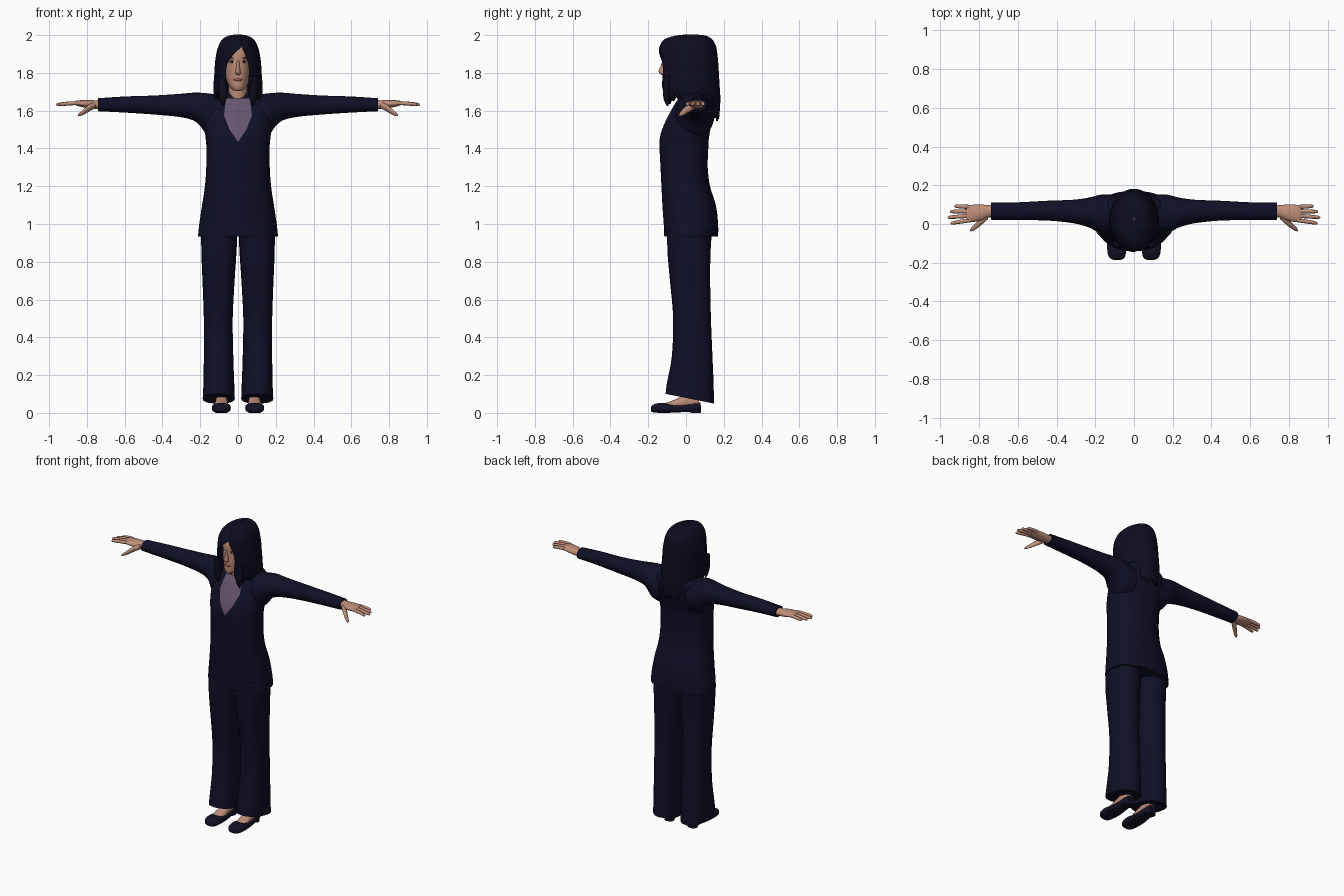
import bpy, bmesh, math
from mathutils import Vector

cube = bpy.data.objects.get("Cube")
if cube:
    bpy.data.objects.remove(cube, do_unlink=True)


def material(name, r, g, b):
    m = bpy.data.materials.new(name)
    m.use_nodes = True
    m.diffuse_color = (r, g, b, 1)
    m.node_tree.nodes["Principled BSDF"].inputs["Base Color"].default_value = (r, g, b, 1)
    return m


SUIT = material("navy_cloth", .005, .005, .02)
HAIR = material("dark_hair", .004, .004, .014)
SHIRT = material("mauve_shirt", .13, .09, .155)
SKIN = material("skin", .52, .27, .19)
LIPS = material("lips", .36, .13, .11)
WHITE = material("eye_white", .55, .5, .47)
DARK = material("dark_brown", .03, .017, .012)
SHOE = material("shoe_leather", .006, .006, .018)


def finish(bm, name, mats, mirror=False, angle=50):
    bmesh.ops.recalc_face_normals(bm, faces=bm.faces)
    me = bpy.data.meshes.new(name)
    bm.to_mesh(me)
    bm.free()
    ob = bpy.data.objects.new(name, me)
    bpy.context.collection.objects.link(ob)
    for m in mats:
        me.materials.append(m)
    bpy.ops.object.select_all(action='DESELECT')
    ob.select_set(True)
    bpy.context.view_layer.objects.active = ob
    bpy.ops.object.shade_smooth_by_angle(angle=math.radians(angle))
    if mirror:
        ob.modifiers.new("mirror", 'MIRROR').use_mirror_merge = False
    return ob


def smooth_rows(rows, steps):
    # Catmull-Rom interpolation of every column
    out = []
    for i in range(len(rows) - 1):
        p0, p1, p2 = rows[max(i - 1, 0)], rows[i], rows[i + 1]
        p3 = rows[min(i + 2, len(rows) - 1)]
        for k in range(steps):
            t = k / steps
            out.append([b + .5 * t * (c - a + t * (2 * a - 5 * b + 4 * c - d + t * (3 * (b - c) + d - a)))
                        for a, b, c, d in zip(p0, p1, p2, p3)])
    return out + [list(rows[-1])]


def loft(rows, axis='z', sides=24, power=1.0, steps=4):
    # each row: position along axis, then low/high bounds on the other two axes
    order = {'x': (2, 0, 1), 'y': (0, 2, 1), 'z': (0, 1, 2)}[axis]
    bm = bmesh.new()
    rings = []
    for t, ulo, uhi, vlo, vhi in smooth_rows(rows, steps):
        ring = []
        for i in range(sides):
            a = math.tau * i / sides
            c, s = math.cos(a), math.sin(a)
            c = math.copysign(abs(c) ** power, c)
            s = math.copysign(abs(s) ** power, s)
            u = (ulo + uhi) / 2 + c * (uhi - ulo) / 2
            v = (vlo + vhi) / 2 + s * (vhi - vlo) / 2
            co = {'x': (t, u, v), 'y': (u, t, v), 'z': (u, v, t)}[axis]
            ring.append(bm.verts.new(co))
        rings.append(ring)
    for r, q in zip(rings, rings[1:]):
        for i in range(sides):
            j = (i + 1) % sides
            bm.faces.new((r[i], r[j], q[j], q[i]))
    bm.faces.new(rings[0])
    bm.faces.new(rings[-1])
    return bm


def sym(rows):
    return [(z, -w, w, f, b) for z, w, f, b in rows]


# Jacket with the shirt cut into its neckline
jacket = loft(sym([
    (.935, .212, -.115, .17), (1.0, .205, -.118, .17), (1.1, .19, -.125, .158),
    (1.2, .175, -.13, .127), (1.3, .168, -.135, .115), (1.4, .167, -.14, .118),
    (1.46, .172, -.138, .122), (1.53, .18, -.115, .135), (1.6, .18, -.08, .15),
    (1.65, .165, -.05, .155), (1.685, .13, -.02, .145), (1.705, .06, .0, .12)]),
    sides=40, power=.85)
neckline = [(.0, 1.435), (.045, 1.5), (.074, 1.575), (.062, 1.67)]
planes = []
for (x0, z0), (x1, z1) in zip(neckline, neckline[1:]):
    for s in (1, -1):
        planes.append((Vector((s * x0, 0, z0)), Vector((s * (z1 - z0), 0, x0 - x1))))
planes.append((Vector((0, 0, 1.665)), Vector((0, 0, 1))))
for co, no in planes:
    bmesh.ops.bisect_plane(jacket, geom=jacket.verts[:] + jacket.edges[:] + jacket.faces[:],
                           plane_co=co, plane_no=no)
for f in jacket.faces:
    c = f.calc_center_median()
    if c.y < .03 and all((c - co).dot(no) < 0 for co, no in planes):
        f.material_index = 1
finish(jacket, "jacket", [SUIT, SHIRT])

# Sleeves
finish(loft([
    (.1, -.05, .15, 1.46, 1.685), (.165, -.055, .152, 1.475, 1.692), (.2, -.035, .145, 1.52, 1.695),
    (.24, -.015, .135, 1.55, 1.695), (.32, .005, .125, 1.568, 1.688), (.45, .018, .12, 1.58, 1.68),
    (.6, .02, .112, 1.59, 1.675), (.74, .022, .11, 1.597, 1.666)], 'x'), "sleeves", [SUIT], True)

# Trousers with slanted hems
legs = loft([
    (.075, .017, .187, -.108, .148), (.16, .02, .183, -.1, .146), (.3, .025, .181, -.075, .14),
    (.5, .028, .181, -.068, .132), (.7, .018, .188, -.085, .128), (.85, .008, .194, -.098, .13),
    (1.0, .002, .195, -.1, .14)], power=.85)
for v in legs.verts:
    v.co.z -= .2 * (v.co.y - .02) * max(0, 1 - (v.co.z - .075) / .1)
finish(legs, "trousers", [SUIT], True)

# Shoes, heels and feet
finish(loft([
    (-.186, .07, .1, .01, .03), (-.178, .052, .122, .004, .04), (-.155, .043, .135, .001, .05),
    (-.11, .038, .139, 0, .052), (-.05, .042, .135, .002, .042), (.0, .047, .128, .005, .045),
    (.05, .052, .122, .006, .055), (.078, .062, .112, .008, .055)], 'y', power=.75), "shoes", [SHOE], True)
finish(loft([(0, .056, .118, .025, .078), (.04, .054, .12, .02, .08)], steps=1, power=.8),
       "shoe_heels", [SHOE], True)
finish(loft([
    (-.115, .058, .118, .025, .05), (-.07, .052, .124, .02, .066), (-.02, .054, .12, .02, .09),
    (.03, .056, .118, .02, .11), (.07, .064, .11, .02, .1)], 'y'), "feet", [SKIN], True)
finish(loft([(.04, .058, .116, -.02, .07), (.2, .055, .12, -.02, .07)], steps=1), "ankles", [SKIN], True)

# Hands: palm, four fingers and thumb
finish(loft([
    (.72, .035, .098, 1.608, 1.656), (.755, .033, .098, 1.61, 1.655), (.785, .02, .1, 1.612, 1.656),
    (.82, .012, .1, 1.618, 1.656), (.85, .01, .098, 1.625, 1.654), (.865, .015, .093, 1.63, 1.65)], 'x'),
    "palms", [SKIN], True)
for name, y0, y1, tip in (("index", .02, .004, .948), ("middle", .043, .034, .963),
                          ("ring", .066, .064, .952), ("little", .088, .092, .928)):
    rows = []
    for k, r in ((0, .011), (.45, .0105), (.85, .009), (.97, .006), (1, .002)):
        y, z = y0 + (y1 - y0) * k, 1.64 - .008 * k * k
        rows.append((.845 + (tip - .845) * k, y - r, y + r, z - r, z + r))
    finish(loft(rows, 'x', sides=10, steps=2), name + "_fingers", [SKIN], True)
finish(loft([
    (.755, .025, .06, 1.612, 1.645), (.785, -.002, .04, 1.597, 1.635), (.815, -.025, .008, 1.58, 1.61),
    (.838, -.037, -.015, 1.571, 1.589), (.847, -.037, -.029, 1.572, 1.58)], 'x', sides=12),
    "thumbs", [SKIN], True)

# Neck and head
finish(loft(sym([(1.62, .06, -.035, .09), (1.67, .052, -.04, .085), (1.76, .05, -.045, .08)])),
       "neck", [SKIN])
finish(loft(sym([
    (1.704, .014, -.1, -.06), (1.71, .028, -.113, -.03), (1.73, .046, -.12, .02), (1.76, .06, -.12, .07),
    (1.8, .07, -.121, .1), (1.85, .077, -.121, .13), (1.9, .078, -.122, .135),
    (1.94, .07, -.105, .125), (1.97, .04, -.06, .09)]), sides=32), "head", [SKIN])
finish(loft(sym([
    (1.79, .008, -.13, -.1), (1.797, .014, -.14, -.1), (1.81, .013, -.145, -.1),
    (1.835, .009, -.135, -.1), (1.868, .007, -.123, -.1)]), sides=16), "nose", [SKIN])


def blob(name, centre, size, mat):
    bm = bmesh.new()
    bmesh.ops.create_uvsphere(bm, u_segments=16, v_segments=10, radius=1)
    for v in bm.verts:
        v.co = Vector(a * b + c for a, b, c in zip(v.co, size, centre))
    return finish(bm, name, [mat], centre[0] != 0)


# Facial features
blob("mouth", (0, -.116, 1.763), (.023, .009, .007), LIPS)
blob("eyes", (.031, -.107, 1.857), (.013, .008, .0055), WHITE)
blob("irises", (.031, -.111, 1.857), (.0055, .0055, .0052), DARK)
blob("upper_lashes", (.031, -.108, 1.863), (.015, .008, .002), DARK)
blob("eyebrows", (.032, -.109, 1.878), (.018, .007, .003), DARK)

# Hair: half width, front, back, and the edges of the face opening per height
hair_rows = smooth_rows([
    (2.0, .004, .02, .035, .0, .0), (1.994, .045, -.05, .1, .01, .01),
    (1.975, .08, -.11, .135, .02, .02), (1.94, .1, -.136, .155, .018, .022),
    (1.9, .111, -.141, .162, -.025, .04), (1.85, .118, -.14, .167, -.058, .056),
    (1.8, .121, -.14, .17, -.066, .06), (1.73, .126, -.139, .175, -.062, .055),
    (1.69, .124, -.135, .178, -.066, .056), (1.65, .112, -.122, .172, -.07, .06)], 4)
columns = 72
hair = bmesh.new()
grid = []
for z, w, front, back, left, right in hair_rows:
    start = math.asin(max(-1, min(1, right / w)))
    end = math.tau + math.asin(max(-1, min(1, left / w)))
    line = []
    for i in range(columns + 1):
        a = start + (end - start) * i / columns
        rear = max(0, -math.cos(a))
        # ragged strand ends, longest at the back
        drop = .012 * math.cos(a * 9) + .016 * (i % 3 - 1) + .095 * rear - .012
        fall = max(0, (1.8 - z) / .15)
        y = (front + back) / 2 - (back - front) / 2 * math.cos(a)
        line.append(hair.verts.new((w * math.sin(a), y, z - drop * fall ** 2)))
    grid.append(line)
for r, q in zip(grid, grid[1:]):
    for i in range(columns):
        hair.faces.new((r[i], r[i + 1], q[i + 1], q[i]))
bmesh.ops.remove_doubles(hair, verts=hair.verts, dist=.0003)
hair_ob = finish(hair, "hair", [HAIR])
shell = hair_ob.modifiers.new("thickness", 'SOLIDIFY')
shell.thickness = .008
shell.offset = 0

# Loose front locks beside the neck
finish(loft([
    (1.625, .078, .084, -.102, -.094), (1.66, .062, .096, -.118, -.085),
    (1.71, .055, .105, -.122, -.08), (1.78, .066, .105, -.118, -.08)], sides=12), "front_locks", [HAIR], True)
